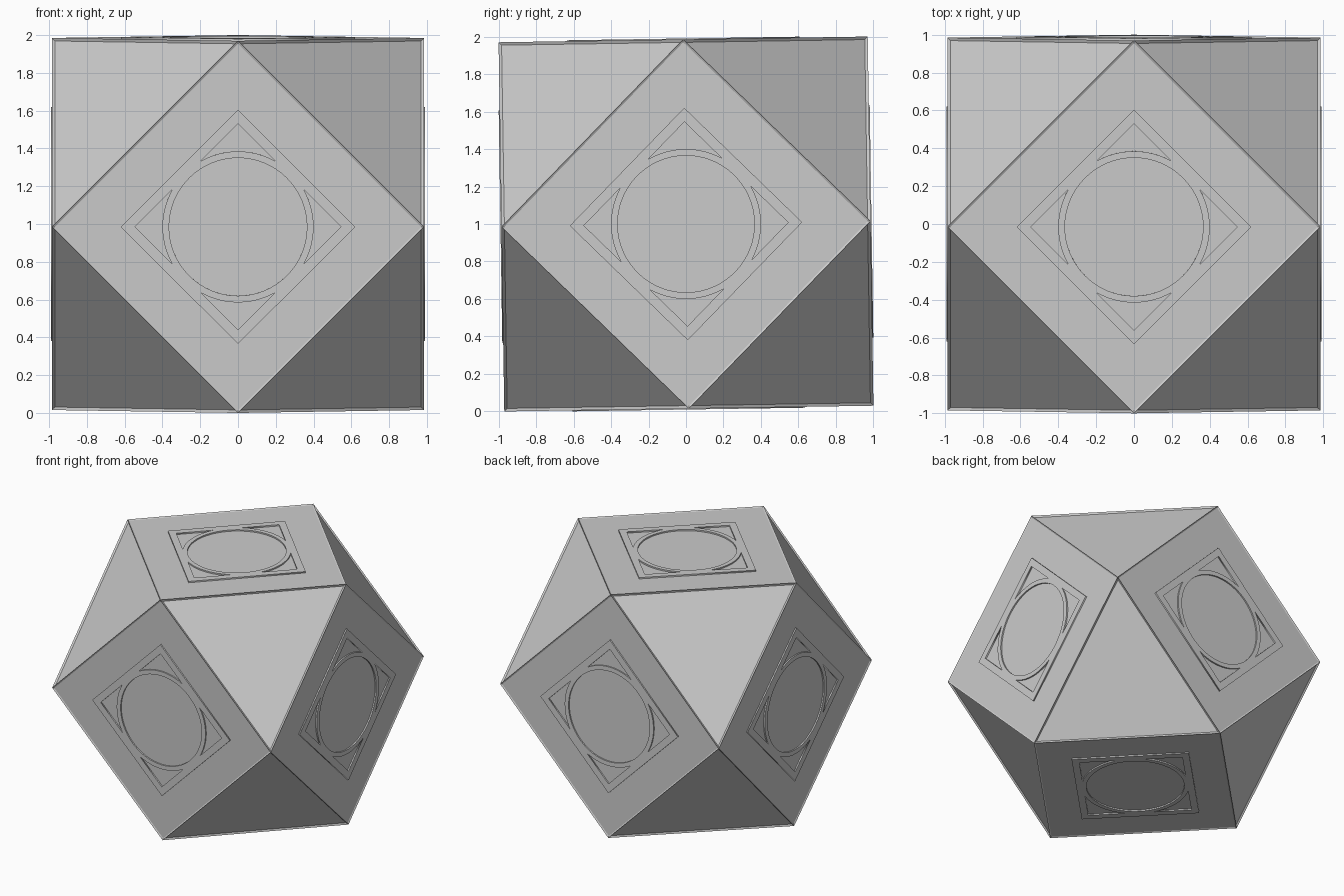
import bpy, bmesh
from math import sin, cos, pi, acos, sqrt
from mathutils import Vector, Matrix

if "Cube" in bpy.data.objects:
    bpy.data.objects.remove(bpy.data.objects["Cube"])

A = 0.985                                   # distance from centre to square faces
POSE = Matrix.Translation((0, 0, 1)) @ Matrix.Rotation(0.0155, 4, 'X')   # slight tilt


def polar(r, a):
    return (r * cos(a), r * sin(a))


# Body: cuboctahedron with every panel sunk inside thin edge rails
bm = bmesh.new()
for i in range(3):
    for s in (-A, A):
        for t in (-A, A):
            p = [0, 0, 0]
            p[(i + 1) % 3], p[(i + 2) % 3] = s, t
            bm.verts.new(p)
bmesh.ops.convex_hull(bm, input=bm.verts[:])
bmesh.ops.dissolve_limit(bm, angle_limit=0.05, verts=bm.verts[:], edges=bm.edges[:])
bmesh.ops.recalc_face_normals(bm, faces=bm.faces[:])
triangles = [f for f in bm.faces if len(f.verts) == 3]
squares = [f for f in bm.faces if len(f.verts) == 4]
bmesh.ops.inset_individual(bm, faces=triangles, thickness=0.022, depth=-0.012)
bmesh.ops.inset_individual(bm, faces=squares, thickness=0.015, depth=-0.006)
mesh = bpy.data.meshes.new("body")
bm.to_mesh(mesh)
bm.free()
body = bpy.data.objects.new("body", mesh)
body.matrix_world = POSE
bpy.context.collection.objects.link(body)

# Frame outline: square plate with a round window and four corner windows
R_IN, R_OUT, SQ_IN, SQ_OUT = 0.365, 0.40, 0.545, 0.62
half = pi / 4 - acos(SQ_IN / sqrt(2) / R_OUT)
loops = [[polar(SQ_OUT, k * pi / 2) for k in range(4)],
         [polar(R_IN, k * 2 * pi / 64) for k in range(64)]]
for k in range(4):
    mid = k * pi / 2
    arc = [polar(R_OUT, mid + half * (1 - 2 * j / 12)) for j in range(13)]
    loops.append([polar(SQ_IN, mid)] + arc)

curve = bpy.data.curves.new("frame_outline", 'CURVE')
curve.dimensions = '2D'
curve.fill_mode = 'BOTH'
curve.extrude = 0.007
for pts in loops:
    sp = curve.splines.new('POLY')
    sp.points.add(len(pts) - 1)
    for p, co in zip(sp.points, pts):
        p.co = (co[0], co[1], 0, 1)
    sp.use_cyclic_u = True
outline = bpy.data.objects.new("frame_outline", curve)
bpy.context.collection.objects.link(outline)
bpy.context.view_layer.update()
graph = bpy.context.evaluated_depsgraph_get()
frame_mesh = bpy.data.meshes.new_from_object(outline.evaluated_get(graph))
bpy.data.objects.remove(outline)

# One raised frame on each square face
sides = {"front": (0, -1, 0), "back": (0, 1, 0), "left": (-1, 0, 0),
         "right": (1, 0, 0), "top": (0, 0, 1), "bottom": (0, 0, -1)}
for name, d in sides.items():
    d = Vector(d)
    frame = bpy.data.objects.new(name + "_frame", frame_mesh)
    frame.matrix_world = (POSE @ Matrix.Translation(d * (A - 0.002))
                          @ d.to_track_quat('Z', 'Y').to_matrix().to_4x4())
    bpy.context.collection.objects.link(frame)
